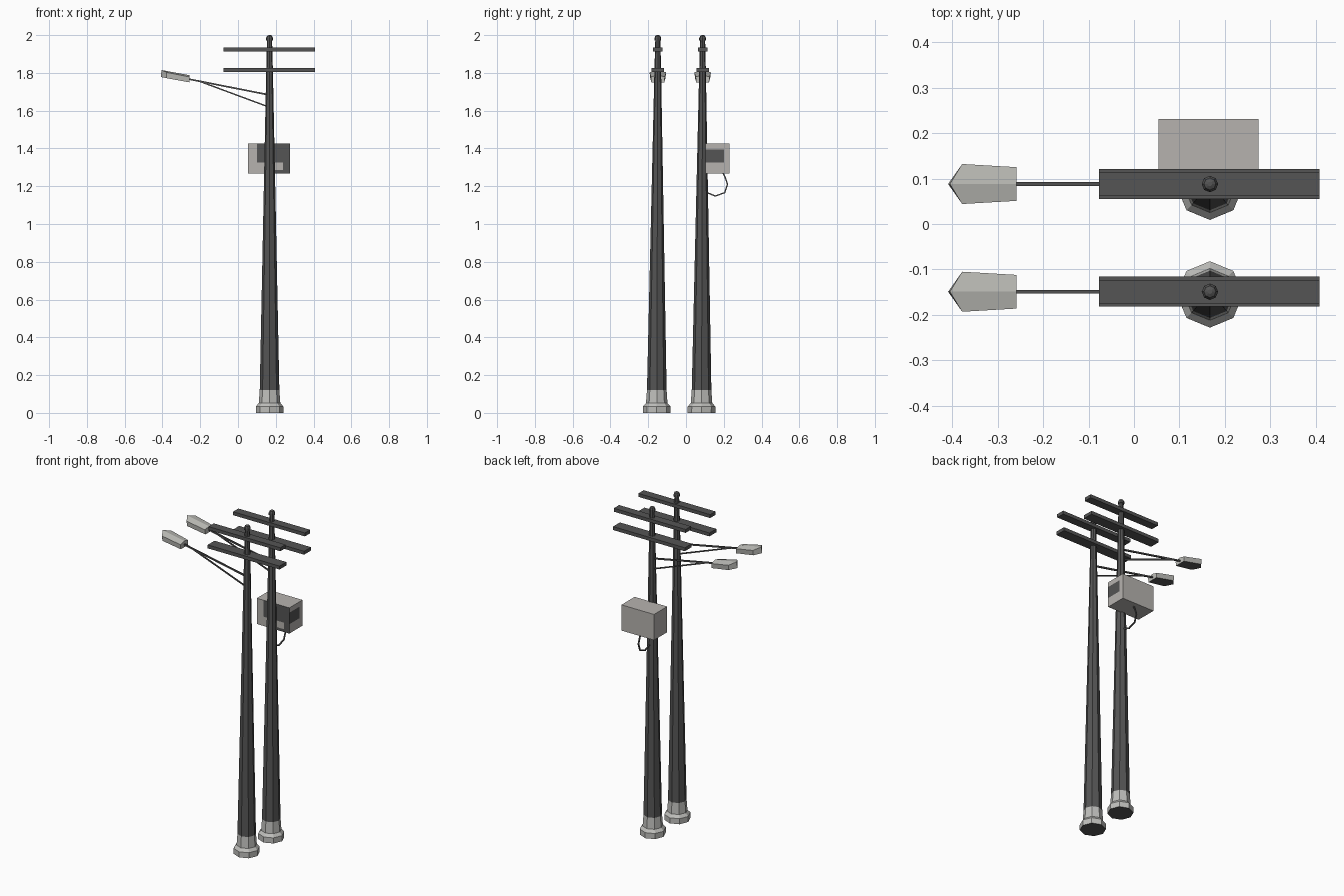
import bpy, bmesh, math
from mathutils import Vector

if "Cube" in bpy.data.objects:
    bpy.data.objects.remove(bpy.data.objects["Cube"])


def material(name, rgb):
    m = bpy.data.materials.new(name)
    m.diffuse_color = (*rgb, 1)
    m.use_nodes = True
    m.node_tree.nodes["Principled BSDF"].inputs["Base Color"].default_value = m.diffuse_color
    return m


DARK = material("dark weathered grey", (0.09, 0.09, 0.09))
CONCRETE = material("light concrete", (0.52, 0.52, 0.50))
LAMP = material("lamp grey", (0.52, 0.52, 0.49))
BOX = material("box grey", (0.47, 0.45, 0.43))
PX = 0.167            # x of both poles
LEAN = 0.006          # slight lean of the poles towards the back


def finish(name, bm, mats):
    bmesh.ops.recalc_face_normals(bm, faces=bm.faces)
    me = bpy.data.meshes.new(name)
    bm.to_mesh(me)
    bm.free()
    for m in mats:
        me.materials.append(m)
    ob = bpy.data.objects.new(name, me)
    bpy.context.collection.objects.link(ob)
    return ob


def loft(name, rings, mats, rule=None):
    """Skin closed rings of equal length and cap both ends."""
    bm = bmesh.new()
    vs = [[bm.verts.new(p) for p in r] for r in rings]
    n = len(vs[0])
    for a, b in zip(vs, vs[1:]):
        for i in range(n):
            j = (i + 1) % n
            bm.faces.new((a[i], a[j], b[j], b[i]))
    bm.faces.new(vs[0])
    bm.faces.new(vs[-1])
    bmesh.ops.recalc_face_normals(bm, faces=bm.faces)
    if rule:
        for f in bm.faces:
            f.material_index = rule(f)
    return finish(name, bm, mats)


def turned(name, cy, profile, mats, rule=None, sides=8):
    """Faceted column from (radius, z) pairs, following the lean."""
    rings = [[(PX + r * math.cos(2 * math.pi * i / sides),
               cy + LEAN * z / 2 + r * math.sin(2 * math.pi * i / sides), z)
              for i in range(sides)] for r, z in profile]
    return loft(name, rings, mats, rule)


def slab(name, lo, hi, mats):
    bm = bmesh.new()
    bmesh.ops.create_cube(bm, size=1)
    for v in bm.verts:
        v.co = [(l + h) / 2 + c * (h - l) for l, h, c in zip(lo, hi, v.co)]
    return finish(name, bm, mats)


def rod(name, pts, r, mat, sides=4):
    """Thin tube along a path in a plane of constant x or constant y."""
    pts = [Vector(p) for p in pts]
    flat = Vector((1, 0, 0)) if abs(pts[0].x - pts[-1].x) < 1e-5 else Vector((0, 1, 0))
    rings = []
    for i, p in enumerate(pts):
        t = (pts[min(i + 1, len(pts) - 1)] - pts[max(i - 1, 0)]).normalized()
        u = t.cross(flat).normalized()
        rings.append([p + r * (math.cos(a) * u + math.sin(a) * flat)
                      for a in (2 * math.pi * (k + 0.5) / sides for k in range(sides))])
    return loft(name, rings, [mat])


def lamp_head(name, cy):
    """Ridged lamp housing with a pointed nose and a dark underside."""
    bm = bmesh.new()
    V = lambda x, y, z: bm.verts.new((x, cy + y, z))
    ridge_end, ridge_tip = V(-0.258, 0, 1.788), V(-0.405, 0, 1.815)
    low_tip = V(-0.409, 0, 1.778)
    sides = []
    for s in (-1, 1):
        e0, e1 = V(-0.258, s * 0.037, 1.779), V(-0.378, s * 0.044, 1.803)
        b0, b1 = V(-0.258, s * 0.034, 1.750), V(-0.378, s * 0.040, 1.772)
        bm.faces.new((ridge_end, e0, e1, ridge_tip))   # roof
        bm.faces.new((e0, b0, b1, e1))                 # side
        bm.faces.new((e1, b1, low_tip, ridge_tip))     # nose
        sides.append((e0, b0, b1))
    (le, lb, ln), (re, rb, rn) = sides
    bm.faces.new((ridge_end, le, lb, rb, re))
    bm.faces.new((lb, ln, low_tip, rn, rb)).material_index = 1
    return finish(name, bm, [LAMP, DARK])


for tag, base_y in (("front", -0.155), ("back", 0.082)):
    top_y = base_y + LEAN
    # concrete foot, dark underneath
    turned(tag + "_pole_foot", base_y,
           [(0.073, 0), (0.073, 0.034), (0.057, 0.052), (0.052, 0.12)],
           [CONCRETE, DARK], lambda f: int(f.normal.z < -0.9))
    # tapered pole with cap
    turned(tag + "_pole", base_y, [(0.052, 0.12), (0.018, 1.8), (0.0135, 1.975)], [DARK])
    turned(tag + "_pole_cap", base_y,
           [(0.018, 1.972), (0.018, 1.985), (0.013, 1.996), (0.005, 2.0)], [DARK])
    # crossarms
    for part, w, z in (("lower", 0.033, 1.804), ("upper", 0.0255, 1.913)):
        slab(f"{tag}_{part}_crossarm", (-0.077, top_y - w, z),
             (0.408, top_y + w, z + 0.021), [DARK])
    # lamp and its two stays
    lamp_head(tag + "_lamp", top_y)
    rod(tag + "_lamp_arm", [(-0.265, top_y, 1.768), (PX, top_y, 1.683)], 0.006, DARK)
    rod(tag + "_lamp_brace", [(-0.20, top_y, 1.754), (PX, top_y, 1.618)], 0.005, DARK)

# equipment box, cut so that the stained areas get their own faces
box = slab("equipment_box", (0.054, 0.104, 1.268), (0.274, 0.231, 1.425), [BOX, DARK])
bm = bmesh.new()
bm.from_mesh(box.data)
for axis, cuts in (((1, 0, 0), (0.10, 0.19, 0.237)), ((0, 1, 0), (0.20,)),
                   ((0, 0, 1), (1.285, 1.325, 1.395))):
    for c in cuts:
        bmesh.ops.bisect_plane(bm, geom=bm.verts[:] + bm.edges[:] + bm.faces[:],
                               plane_co=Vector(axis) * c, plane_no=axis)
for f in bm.faces:
    c, n = f.calc_center_median(), f.normal
    front = n.y < -0.9 and ((c.x > 0.10 and c.z > 1.325) or c.x > 0.237
                            or (c.x > 0.10 and c.z < 1.285 and c.x > 0.19))
    side = n.x > 0.9 and c.y < 0.20 and 1.325 < c.z < 1.395
    f.material_index = int(front or side)
bm.to_mesh(box.data)
bm.free()

# cable looping from the box to the pole
rod("box_cable", [(PX, 0.195, 1.272), (PX, 0.206, 1.25), (PX, 0.22, 1.21), (PX, 0.205, 1.166),
                  (PX, 0.155, 1.148), (PX, 0.112, 1.166), (PX, 0.098, 1.185)], 0.005, DARK)
